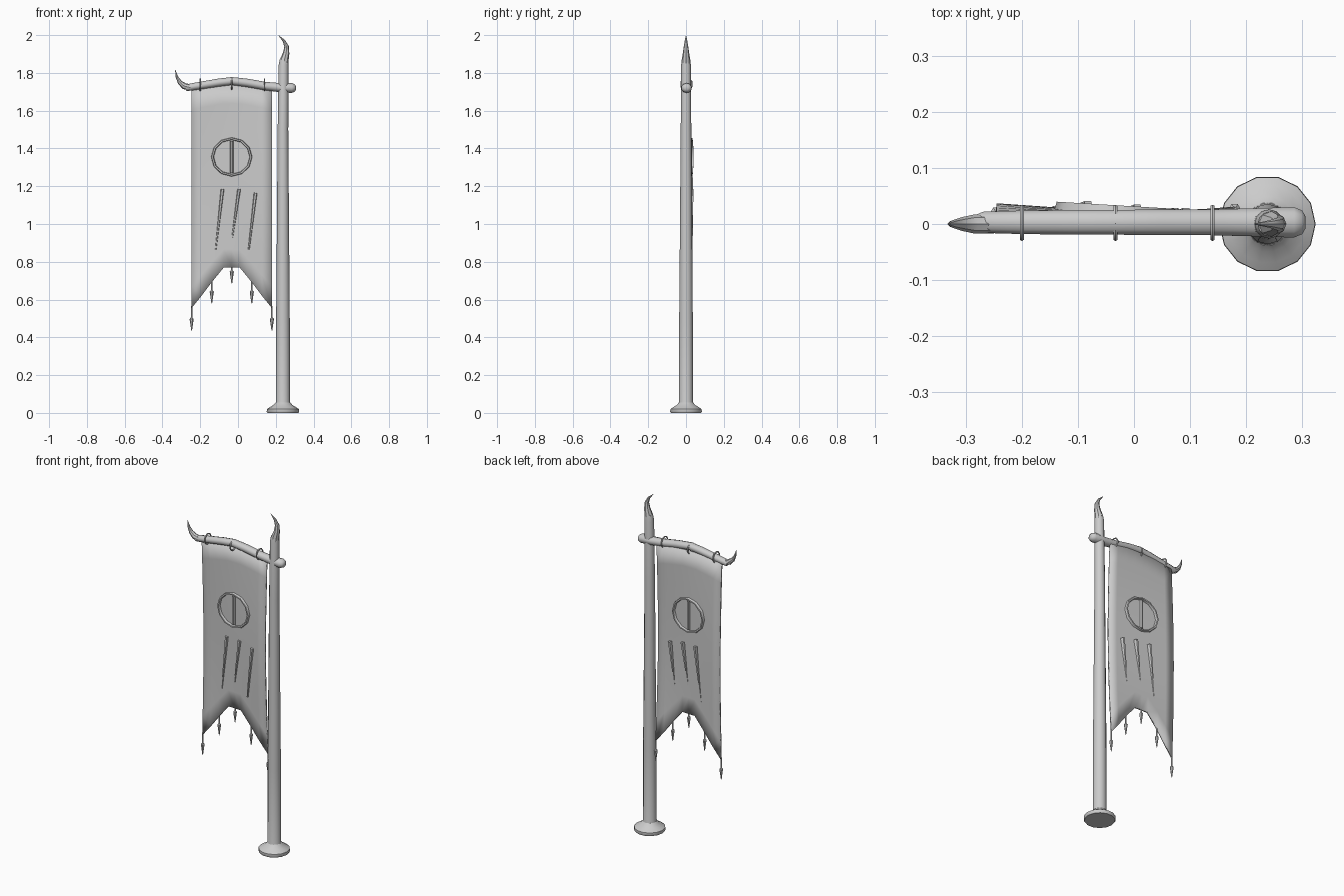
import bpy, bmesh, math
from mathutils import Vector

cube = bpy.data.objects.get("Cube")
if cube:
    bpy.data.objects.remove(cube)

GREY = (0.6, 0.6, 0.6, 1)
mat = bpy.data.materials.new("plain_grey")
mat.use_nodes = True
mat.diffuse_color = GREY
mat.node_tree.nodes["Principled BSDF"].inputs["Base Color"].default_value = GREY

MID = -0.033      # centre line of the banner
HALF = 0.2125     # half its width
TOP = 1.72


def finish(ob, name, angle=40):
    ob.name = name
    ob.data.materials.append(mat)
    bpy.ops.object.select_all(action='DESELECT')
    ob.select_set(True)
    bpy.context.view_layer.objects.active = ob
    bpy.ops.object.shade_smooth_by_angle(angle=math.radians(angle))
    return ob


def mesh_object(name, bm, angle=40):
    bmesh.ops.recalc_face_normals(bm, faces=bm.faces)
    me = bpy.data.meshes.new(name)
    bm.to_mesh(me)
    bm.free()
    ob = bpy.data.objects.new(name, me)
    bpy.context.collection.objects.link(ob)
    return finish(ob, name, angle)


def tube(name, path, y=0.0, sides=10, depth=1.0, angle=40):
    """Sweep a ring along (x, z, radius) points lying in an upright plane."""
    bm = bmesh.new()
    rings = []
    for i, (x, z, r) in enumerate(path):
        a, b = path[max(i - 1, 0)], path[min(i + 1, len(path) - 1)]
        along = Vector((b[0] - a[0], 0, b[1] - a[1])).normalized()
        side = Vector((-along.z, 0, along.x))
        ring = []
        for k in range(sides):
            t = math.tau * k / sides
            ring.append(bm.verts.new(Vector((x, y, z)) + side * r * math.cos(t)
                                     + Vector((0, depth * r * math.sin(t), 0))))
        rings.append(ring)
    for lo, hi in zip(rings, rings[1:]):
        for k in range(sides):
            j = (k + 1) % sides
            bm.faces.new((lo[k], lo[j], hi[j], hi[k]))
    bm.faces.new(rings[0])
    bm.faces.new(rings[-1])
    return mesh_object(name, bm, angle)


def torus(name, loc, rot, major, minor, sides, scale=(1, 1, 1)):
    bpy.ops.mesh.primitive_torus_add(location=loc, rotation=rot, major_radius=major,
                                     minor_radius=minor, major_segments=sides, minor_segments=6)
    ob = bpy.context.object
    ob.scale = scale
    return finish(ob, name)


def cloth_y(x, z):
    """Gentle wave of the hanging cloth."""
    t = (TOP - z) / 1.165
    s = (x - MID) / HALF * 0.5 + 0.5
    swell = math.sin(math.pi * t)
    left = 0.018 + 0.015 * swell + 0.006 * t
    right = 0.02 - 0.02 * swell + 0.01 * t
    return left * (1 - s) + right * s - 0.004


# Pole with its spreading foot
P = 0.238
tube("pole", [(P, 0.03, 0.045), (P, 0.06, 0.037), (P, 0.5, 0.036), (P, 1.0, 0.032),
              (P, 1.5, 0.028), (P + 0.003, 1.84, 0.026), (P + 0.005, 1.87, 0.022)], sides=12)
tube("foot", [(P, 0, 0.082), (P, 0.006, 0.086), (P, 0.02, 0.085), (P, 0.03, 0.07),
              (P, 0.042, 0.05), (P, 0.056, 0.038)], sides=14)

# Claw on the pole top
tube("pole_claw", [(0.24, 1.83, 0.025), (0.245, 1.868, 0.023), (0.255, 1.905, 0.017),
                   (0.257, 1.94, 0.012), (0.243, 1.97, 0.007), (0.215, 1.998, 0.001)], sides=8)

# Crossbar, bowed upwards, with a claw at its free end
tube("crossbar", [(-0.278, 1.719, 0.014), (-0.268, 1.722, 0.018), (-0.2, 1.733, 0.02),
                  (-0.1, 1.749, 0.021), (MID, 1.757, 0.021), (0.05, 1.747, 0.022),
                  (0.14, 1.731, 0.022), (0.22, 1.722, 0.024), (0.285, 1.72, 0.026),
                  (0.3, 1.72, 0.02), (0.306, 1.72, 0.01)], y=0.003, depth=1.1)
tube("crossbar_claw", [(-0.25, 1.722, 0.017), (-0.285, 1.73, 0.017), (-0.308, 1.75, 0.012),
                       (-0.323, 1.778, 0.007), (-0.332, 1.815, 0.001)], sides=8)

# Rings that hold the cloth
for i, (x, z) in enumerate([(-0.2, 1.737), (MID, 1.744), (0.14, 1.737)]):
    torus(f"hanging_ring_{i + 1}", (x, 0.002, z), (0, math.pi / 2, 0), 0.03, 0.004, 10)

# Cloth with a swallow-tailed lower edge
TAIL = [(0, 0.77), (0.042, 0.77), (0.106, 0.692), (0.16, 0.62), (HALF, 0.555)]
columns = [(MID - dx, z) for dx, z in reversed(TAIL[1:])] + [(MID + dx, z) for dx, z in TAIL]
ROWS = 10
bm = bmesh.new()
grid = []
for x, low in columns:
    high = TOP + 0.014 * (1 - ((x - MID) / HALF) ** 2)
    heights = [high + (low - high) * k / ROWS for k in range(ROWS + 1)]
    grid.append([bm.verts.new((x, cloth_y(x, z), z)) for z in heights])
for a, b in zip(grid, grid[1:]):
    for k in range(ROWS):
        bm.faces.new((a[k], a[k + 1], b[k + 1], b[k]))
cloth = mesh_object("banner_cloth", bm)
thick = cloth.modifiers.new("thickness", 'SOLIDIFY')
thick.thickness = 0.01
thick.offset = 0

# Emblem: ring and upright bar, showing on both faces
EZ = 1.355
torus("emblem_ring", (MID, cloth_y(MID, EZ), EZ), (math.pi / 2, 0, -0.06),
      0.102, 0.008, 12, (1, 0.95, 2.6))
tube("emblem_bar", [(MID, 1.27, 0.01), (MID, 1.44, 0.01)], y=cloth_y(MID, EZ),
     sides=6, depth=1.8)

# Three slanting tapered strokes
for i, (x, high, low) in enumerate([(-0.1, 1.185, 0.865), (-0.012, 1.185, 0.93),
                                    (0.075, 1.165, 0.865)]):
    tube(f"stroke_{i + 1}", [(x - 0.018, low, 0.004), (x + 0.018, high, 0.011)],
         y=cloth_y(x, 1.05), sides=6, depth=2.0)

# Pointed tassels along the lower edge
for i, (dx, cord) in enumerate([(-HALF, 0.05), (-0.106, 0.043), (0, 0.015),
                                (0.106, 0.043), (HALF, 0.05)]):
    x = MID + dx
    edge = {0: 0.77, 0.106: 0.692, HALF: 0.555}[abs(dx)]
    y, tip = cloth_y(x, edge), edge - cord
    tube(f"tassel_{i + 1}", [(x, edge + 0.01, 0.004), (x, tip, 0.004), (x, tip - 0.008, 0.011),
                             (x, tip - 0.035, 0.007), (x, tip - 0.07, 0.002)], y=y, sides=6)
